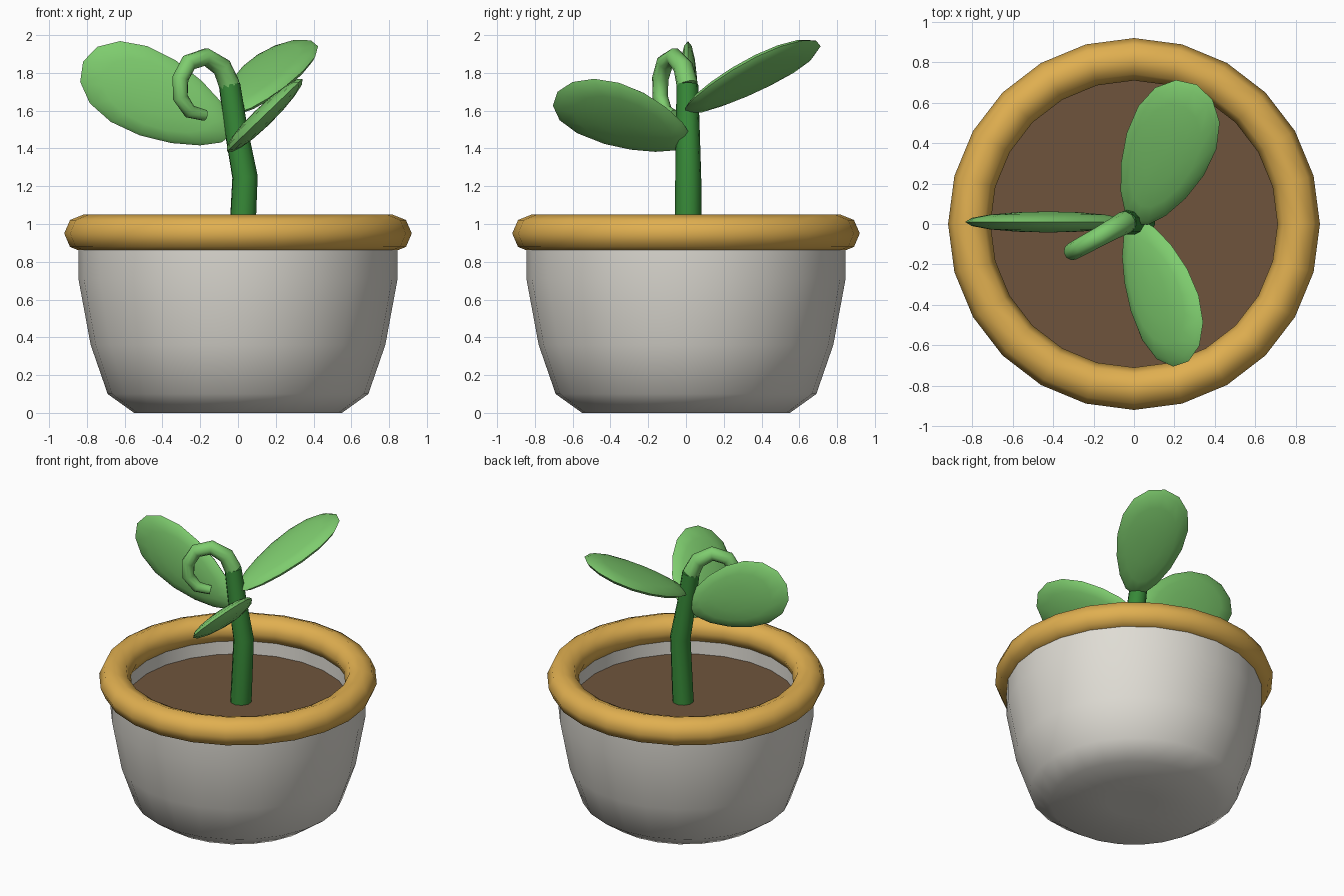
import bpy, bmesh, math
from mathutils import Vector, Matrix

if "Cube" in bpy.data.objects:
    bpy.data.objects.remove(bpy.data.objects["Cube"], do_unlink=True)

SIDES = 24


def make_material(name, srgb):
    """Flat material from 0-255 display values, stored as linear."""
    lin = [((c / 255 + 0.055) / 1.055) ** 2.4 for c in srgb]
    mat = bpy.data.materials.new(name)
    mat.use_nodes = True
    mat.diffuse_color = (*lin, 1)
    mat.node_tree.nodes["Principled BSDF"].inputs["Base Color"].default_value = (*lin, 1)
    return mat


white = make_material("white ceramic", (223, 220, 212))
ochre = make_material("ochre rim", (224, 175, 80))
brown = make_material("brown soil", (110, 84, 60))
leaf_green = make_material("leaf green", (126, 204, 110))
stem_green = make_material("stem green", (55, 138, 56))


def add_mesh(name, bm, mat, smooth=True):
    mesh = bpy.data.meshes.new(name)
    bm.to_mesh(mesh)
    bm.free()
    mesh.materials.append(mat)
    obj = bpy.data.objects.new(name, mesh)
    bpy.context.collection.objects.link(obj)
    finish(obj, smooth)
    return obj


def finish(obj, smooth=True):
    bpy.ops.object.select_all(action="DESELECT")
    obj.select_set(True)
    bpy.context.view_layer.objects.active = obj
    if smooth:
        bpy.ops.object.shade_smooth_by_angle(angle=math.radians(60))


def lathe(name, profile, mat):
    """Spin a (radius, height) profile around z."""
    bm = bmesh.new()
    rings = []
    for r, z in profile:
        rings.append([bm.verts.new((r * math.cos(a), r * math.sin(a), z))
                      for a in (math.tau * j / SIDES for j in range(SIDES))])
    for low, high in zip(rings, rings[1:]):
        for j in range(SIDES):
            k = (j + 1) % SIDES
            bm.faces.new((low[j], low[k], high[k], high[j]))
    return add_mesh(name, bm, mat)


def disc(name, radius, z, mat):
    bm = bmesh.new()
    bmesh.ops.create_circle(bm, cap_ends=True, segments=SIDES, radius=radius,
                            matrix=Matrix.Translation((0, 0, z)))
    for f in bm.faces:
        if f.normal.z < 0:
            f.normal_flip()
    return add_mesh(name, bm, mat, smooth=False)


def tube(name, points, mat):
    """Tapered tube through (x, y, z, radius) points."""
    curve = bpy.data.curves.new(name, "CURVE")
    curve.dimensions = "3D"
    curve.bevel_depth = 1
    curve.bevel_resolution = 3
    curve.use_fill_caps = True
    spline = curve.splines.new("POLY")
    spline.points.add(len(points) - 1)
    for p, (x, y, z, r) in zip(spline.points, points):
        p.co = (x, y, z, 1)
        p.radius = r
    curve.materials.append(mat)
    obj = bpy.data.objects.new(name, curve)
    bpy.context.collection.objects.link(obj)
    finish(obj, smooth=False)
    bpy.ops.object.convert(target="MESH")
    finish(bpy.context.view_layer.objects.active)


def leaf(name, base, tip, normal, half_width=0.22, half_thick=0.052):
    """Flattened ball, broader toward the tip."""
    base, tip = Vector(base), Vector(tip)
    along = (tip - base).normalized()
    side = Vector(normal).cross(along).normalized()
    up = along.cross(side)
    half = (tip - base).length / 2
    mid = (base + tip) / 2
    bm = bmesh.new()
    bmesh.ops.create_uvsphere(bm, u_segments=16, v_segments=8, radius=1)
    for v in bm.verts:
        x, y, z = v.co
        v.co = (mid + along * x * half
                + side * y * half_width * (1 + 0.25 * x)
                + up * z * half_thick)
    return add_mesh(name, bm, mat=leaf_green)


# Pot: outer wall, lip and inner wall
lathe("pot", [(0.16, 0), (0.55, 0), (0.69, 0.1), (0.78, 0.36), (0.845, 0.71),
              (0.845, 0.93), (0.74, 0.93), (0.735, 0.75)], white)
disc("drain_plate", 0.16, 0, white)

# Rounded rim
bpy.ops.mesh.primitive_torus_add(major_segments=SIDES, minor_segments=8,
                                 major_radius=0.815, minor_radius=0.105,
                                 location=(0, 0, 0.95))
rim = bpy.context.object
rim.name = "rim"
rim.scale.z = 0.96
rim.data.materials.append(ochre)
bpy.ops.object.transform_apply(location=False, rotation=False, scale=True)
finish(rim)

disc("soil", 0.738, 0.79, brown)

# Stem with a bend
tube("stem", [(0.015, 0.01, 0.76, 0.072), (0.037, 0.012, 1.25, 0.069),
              (-0.01, 0.01, 1.5, 0.063), (-0.045, 0.007, 1.74, 0.058)], stem_green)

# Curled shoot, lying in one upright plane
CURL = [(-0.045, 1.735, 0.057), (-0.085, 1.83, 0.053), (-0.17, 1.885, 0.048),
        (-0.26, 1.855, 0.046), (-0.305, 1.77, 0.044), (-0.305, 1.67, 0.041),
        (-0.255, 1.595, 0.037), (-0.175, 1.575, 0.03)]
tube("curled_shoot", [(x, 0.007 + (x + 0.045) * 0.55, z, r) for x, z, r in CURL],
     leaf_green)

# Three leaves around the stem
leaf("right_leaf", (-0.03, 0.01, 1.475), (-0.82, 0.01, 1.86), (0, 1, 0))
leaf("back_leaf", (0.0, 0.0, 1.59), (0.31, 0.69, 1.97), (-0.345, -0.374, 0.86))
leaf("front_leaf", (-0.02, 0.02, 1.42), (0.27, -0.68, 1.7), (-0.69, 0, 0.72))
